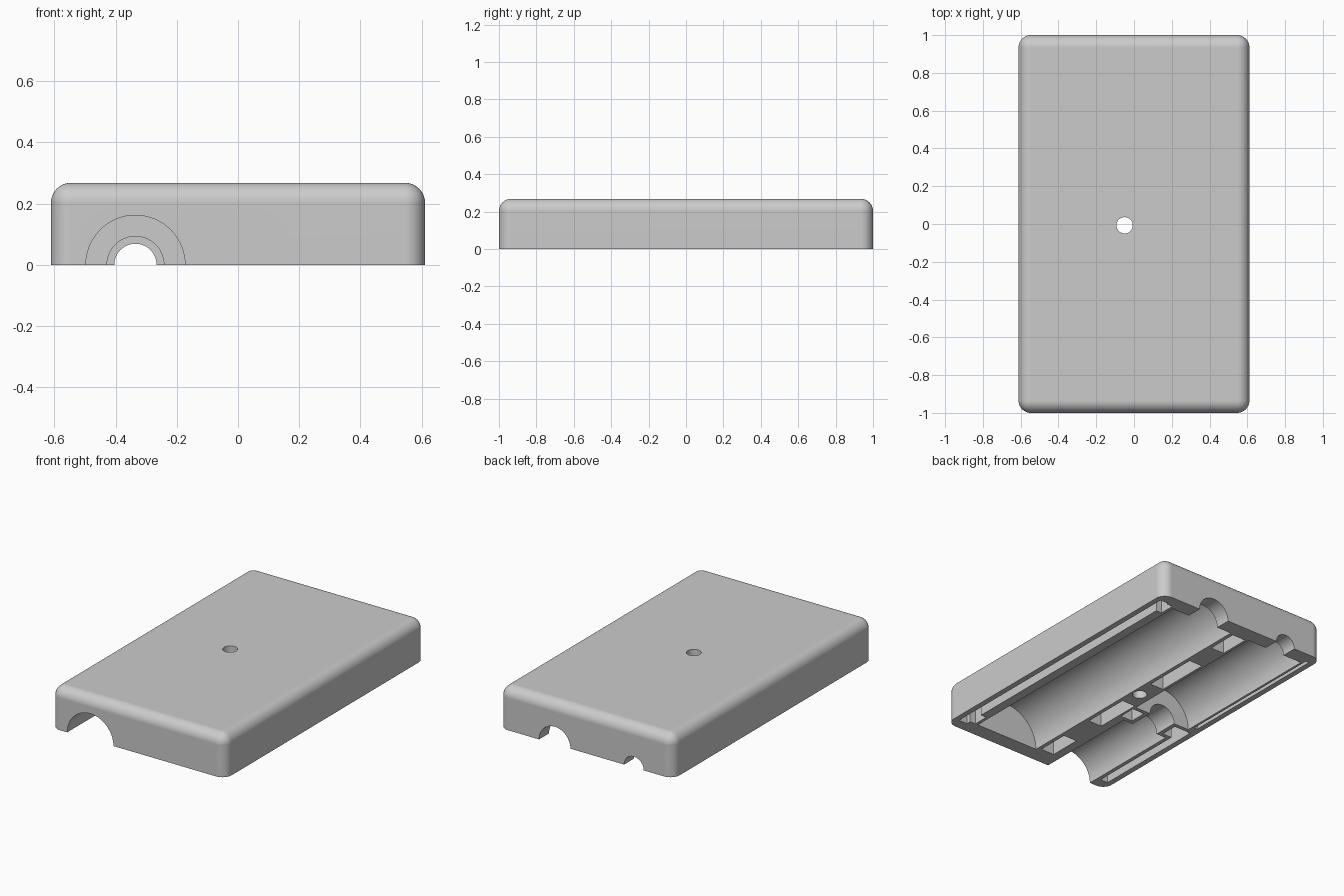
import bpy, bmesh, math
from mathutils import Matrix

if "Cube" in bpy.data.objects:
    bpy.data.objects.remove(bpy.data.objects["Cube"])

W, L, H, R = 1.222, 2.0, 0.268, 0.065

grey = bpy.data.materials.new("plain_grey")
grey.use_nodes = True
COLOUR = (0.6, 0.6, 0.6, 1)
grey.diffuse_color = COLOUR
grey.node_tree.nodes["Principled BSDF"].inputs["Base Color"].default_value = COLOUR


def add_object(name, bm):
    mesh = bpy.data.meshes.new(name)
    bm.to_mesh(mesh)
    bm.free()
    mesh.materials.append(grey)
    obj = bpy.data.objects.new(name, mesh)
    bpy.context.collection.objects.link(obj)
    return obj


def box(name, x0, x1, y0, y1, z0, z1):
    bm = bmesh.new()
    bmesh.ops.create_cube(bm, size=1)
    bmesh.ops.scale(bm, vec=(x1 - x0, y1 - y0, z1 - z0), verts=bm.verts)
    bmesh.ops.translate(bm, vec=((x0 + x1) / 2, (y0 + y1) / 2, (z0 + z1) / 2), verts=bm.verts)
    return add_object(name, bm)


def rod(name, centre, radius, depth, along_y=True):
    bm = bmesh.new()
    bmesh.ops.create_cone(bm, cap_ends=True, segments=64, radius1=radius, radius2=radius, depth=depth)
    if along_y:
        bmesh.ops.rotate(bm, matrix=Matrix.Rotation(math.pi / 2, 3, "X"), verts=bm.verts)
    bmesh.ops.translate(bm, vec=centre, verts=bm.verts)
    return add_object(name, bm)


def bore(name, x, radius, y0, y1):
    return rod(name, (x, (y0 + y1) / 2, 0), radius, y1 - y0)


# Case block, rounded everywhere but the open underside
bm = bmesh.new()
bmesh.ops.create_cube(bm, size=1)
bmesh.ops.scale(bm, vec=(W, L, H), verts=bm.verts)
bmesh.ops.translate(bm, vec=(0, 0, H / 2), verts=bm.verts)
rounded = [e for e in bm.edges if max(v.co.z for v in e.verts) > H / 2]
bmesh.ops.bevel(bm, geom=rounded, offset=R, segments=10, profile=0.5, affect="EDGES")
case = add_object("case_half", bm)

# Half-round chambers and passages
BIG, SMALL = 0.23, -0.335
cutters = [
    bore("large_chamber", BIG, 0.225, -0.9, 0.9),
    bore("large_outlet", BIG - 0.01, 0.11, 0.8, 1.1),
    bore("front_channel", SMALL, 0.162, -1.1, -0.3),
    bore("neck_passage", SMALL, 0.093, -0.4, 0),
    bore("rear_chamber", SMALL, 0.203, -0.14, 0.9),
    bore("small_outlet", SMALL, 0.069, 0.8, 1.1),
    rod("screw_hole", (-0.05, -0.007, 0.1), 0.043, 0.6, False),
]

# Slots between the outer wall and the chambers
DEEP = 0.2
cutters += [
    box("left_slot", 0.515, 0.575, -0.93, 0.93, -0.1, DEEP),
    box("right_front_slot", -0.575, -0.522, -0.93, -0.17, -0.1, DEEP),
    box("right_rear_slot", -0.575, -0.553, -0.1, 0.93, -0.1, DEEP),
    box("right_neck_pocket", -0.56, -0.455, -0.275, -0.165, -0.1, 0.16),
    box("left_neck_pocket", -0.215, -0.13, -0.275, -0.165, -0.1, 0.16),
]

# Long pockets behind the thin rib, and corner pockets beside the left slot
for y0, y1 in ((-0.88, -0.67), (-0.44, -0.13), (0.13, 0.49), (0.69, 0.89)):
    cutters.append(box("rib_pocket", -0.115, -0.02, y0, y1, -0.1, DEEP))
for y in (-0.85, 0.87):
    cutters.append(box("corner_pocket", 0.475, 0.54, y - 0.05, y + 0.05, -0.1, 0.18))

for cutter in cutters:
    mod = case.modifiers.new(cutter.name, "BOOLEAN")
    mod.operation = "DIFFERENCE"
    mod.solver = "EXACT"
    mod.object = cutter

# Bake the cuts and discard the cutters
graph = bpy.context.evaluated_depsgraph_get()
result = bpy.data.meshes.new_from_object(case.evaluated_get(graph))
case.modifiers.clear()
case.data = result
for cutter in cutters:
    bpy.data.objects.remove(cutter)

# Smooth the fillets while keeping the broad faces flat
bpy.ops.object.select_all(action="DESELECT")
case.select_set(True)
bpy.context.view_layer.objects.active = case
bpy.ops.object.shade_smooth_by_angle(angle=math.radians(30))
weighted = case.modifiers.new("even_shading", "WEIGHTED_NORMAL")
weighted.keep_sharp = True
